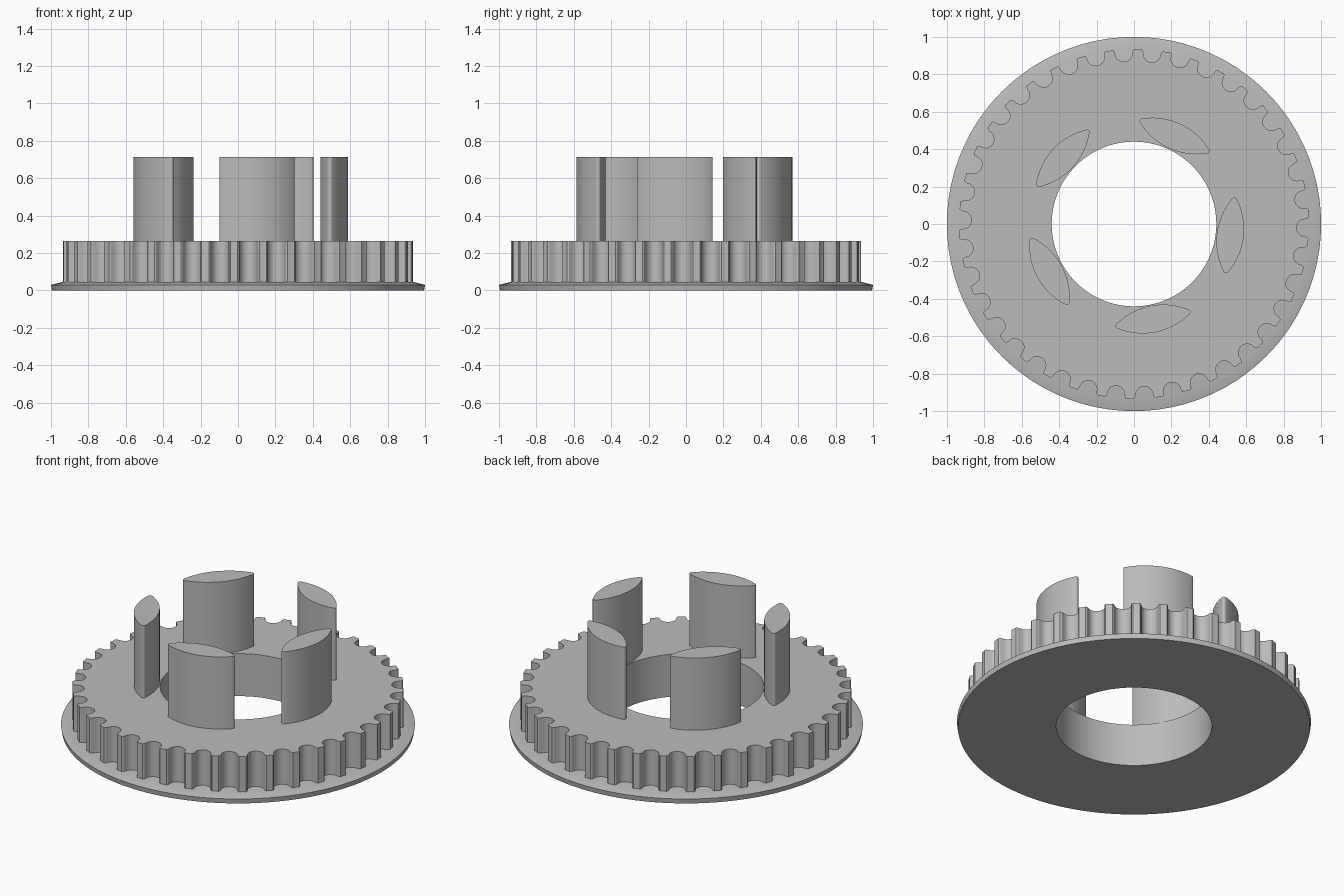
import bpy, bmesh
from math import sin, cos, pi, radians, sqrt, atan2, asin

if "Cube" in bpy.data.objects:
    bpy.data.objects.remove(bpy.data.objects["Cube"])

TEETH, STEPS = 38, 16
COUNT = TEETH * STEPS
PITCH = 2 * pi / TEETH
PHASE = radians(-1.3)      # direction of the first groove
BORE, TIP = 0.44, 0.935
FLANGE_TOP, RING_TOP, POST_TOP = 0.045, 0.265, 0.715

grey = bpy.data.materials.new("plain grey")
grey.use_nodes = True
grey.diffuse_color = (0.5, 0.5, 0.5, 1)
grey.node_tree.nodes["Principled BSDF"].inputs["Base Color"].default_value = (0.5, 0.5, 0.5, 1)


def loft(name, loops, closed=False, caps=False):
    """Skin a stack of equally long point loops."""
    bm = bmesh.new()
    rows = [[bm.verts.new(p) for p in loop] for loop in loops]
    pairs = list(zip(rows, rows[1:])) + ([(rows[-1], rows[0])] if closed else [])
    for a, b in pairs:
        for i in range(len(a)):
            j = (i + 1) % len(a)
            bm.faces.new((a[i], a[j], b[j], b[i]))
    if caps:
        bm.faces.new(rows[0])
        bm.faces.new(rows[-1])
    bmesh.ops.recalc_face_normals(bm, faces=bm.faces)
    mesh = bpy.data.meshes.new(name)
    bm.to_mesh(mesh)
    bm.free()
    mesh.materials.append(grey)
    obj = bpy.data.objects.new(name, mesh)
    bpy.context.collection.objects.link(obj)
    bpy.ops.object.select_all(action="DESELECT")
    obj.select_set(True)
    bpy.context.view_layer.objects.active = obj
    bpy.ops.object.shade_smooth_by_angle(angle=radians(32))
    return obj


def circle(r, z):
    angles = [PHASE + (i / STEPS - 0.5) * PITCH for i in range(COUNT)]
    return [(r * cos(a), r * sin(a), z) for a in angles]


# Half a groove from its floor to the tooth tip: (radius, sideways offset)
GROOVE_R, GROOVE_MID = 0.047, 0.916
half = [(GROOVE_MID - GROOVE_R * cos(t * pi / 10), GROOVE_R * sin(t * pi / 10)) for t in range(6)]
half += [(0.929, 0.051), (TIP, 0.058)]
profile = [(r, -s) for r, s in reversed(half)] + half[1:]


def toothed(z):
    points = []
    for k in range(TEETH):
        a = PHASE + k * PITCH
        points.append((TIP * cos(a - PITCH / 2), TIP * sin(a - PITCH / 2), z))
        points += [(r * cos(a) - s * sin(a), r * sin(a) + s * cos(a), z) for r, s in profile]
    return points


# Flange with a bevelled rim
loft("flange", [circle(BORE, 0), circle(BORE, FLANGE_TOP), circle(0.94, FLANGE_TOP),
                circle(1, 0.03), circle(0.995, 0)], closed=True)

# Toothed ring on the flange
loft("toothed_ring", [circle(BORE, FLANGE_TOP), circle(BORE, RING_TOP),
                      toothed(RING_TOP), toothed(FLANGE_TOP)])

# Lens-shaped posts with rounded ends
LONG, THICK, ROUND = 0.19, 0.058, 0.014
arc_r = (LONG ** 2 + THICK ** 2) / (2 * THICK)
span = asin(LONG / arc_r)
lens = []
for side in (1, -1):
    for i in range(17):
        t = side * span * (i / 8 - 1)
        lens.append((side * ((arc_r + ROUND) * cos(t) - arc_r + THICK), (arc_r + ROUND) * sin(t)))
    for i in range(1, 6):      # rounded end
        t = span + (pi - 2 * span) * i / 6
        lens.append((side * ROUND * cos(t), side * (LONG + ROUND * sin(t))))


def post_loop(angle, z):
    return [((0.518 + u) * cos(angle) - v * sin(angle),
             (0.518 + u) * sin(angle) + v * cos(angle), z) for u, v in lens]


for k in range(5):
    angle = radians(-6.7 + 72 * k)
    loft(f"post_{k + 1}", [post_loop(angle, RING_TOP - 0.01), post_loop(angle, POST_TOP)], caps=True)
